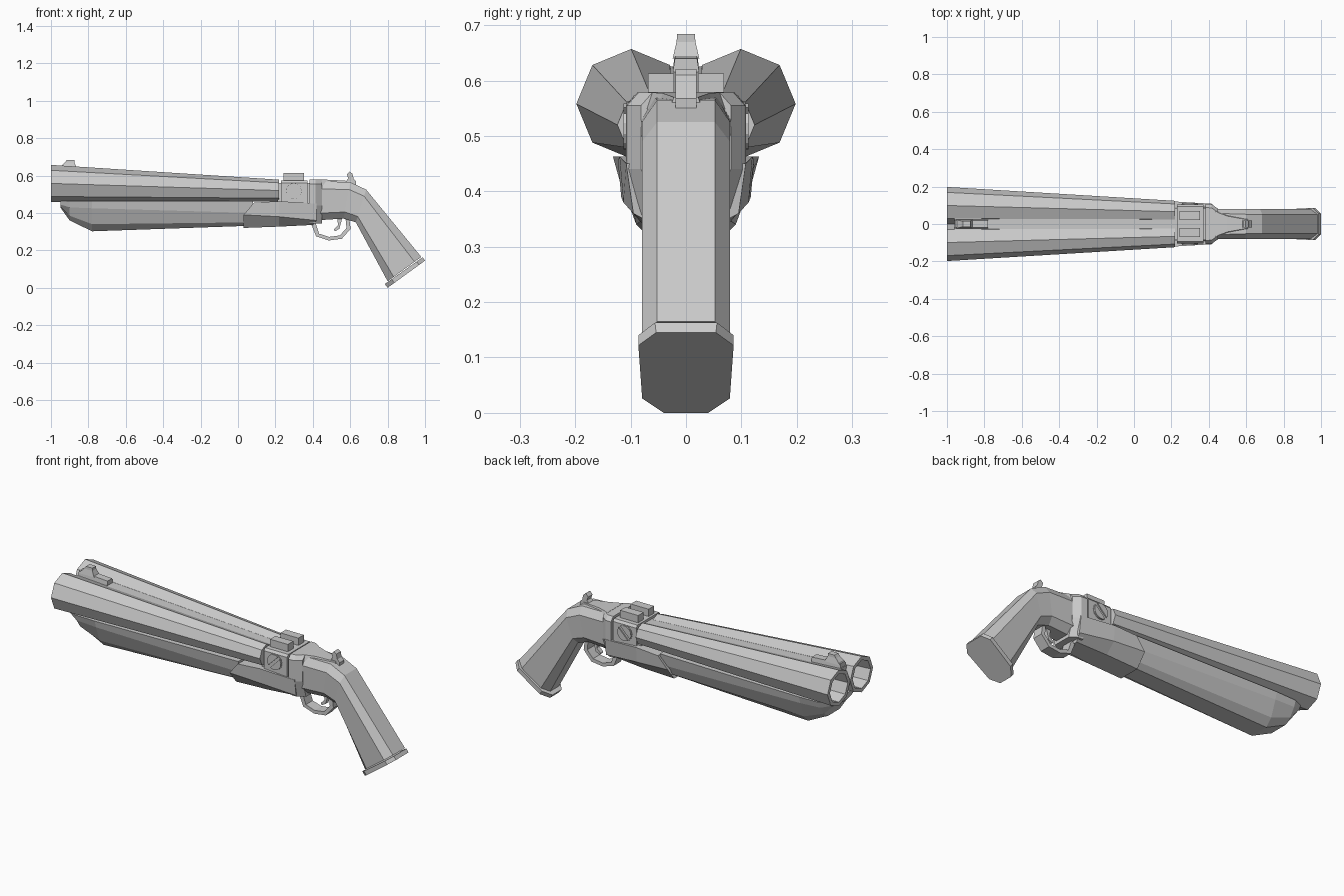
import bpy, bmesh
from math import cos, sin, pi, radians


def loft(name, rings, mirror=False):
    """Skin a list of equal-length point rings and cap both ends."""
    bm = bmesh.new()
    vs = [[bm.verts.new(p) for p in r] for r in rings]
    n = len(rings[0])
    for a, b in zip(vs, vs[1:]):
        for i in range(n):
            j = (i + 1) % n
            bm.faces.new((a[i], a[j], b[j], b[i]))
    bm.faces.new(vs[0])
    bm.faces.new(vs[-1])
    bmesh.ops.recalc_face_normals(bm, faces=bm.faces)
    me = bpy.data.meshes.new(name)
    bm.to_mesh(me)
    bm.free()
    ob = bpy.data.objects.new(name, me)
    bpy.context.collection.objects.link(ob)
    if mirror:
        m = ob.modifiers.new("mirror", 'MIRROR')
        m.use_axis = (False, True, False)
        m.use_mirror_merge = False
    return ob


def prism(name, pts, y0, y1, mirror=False):
    """Extrude a side (x, z) profile across y."""
    return loft(name, [[(x, y, z) for x, z in pts] for y in (y0, y1)], mirror)


def sym(half):
    """Complete a half ring of (x, y, z) points across y = 0."""
    return half + [(x, -y, z) for x, y, z in reversed(half)]


def box(x0, x1, z0, z1):
    return [(x0, z0), (x1, z0), (x1, z1), (x0, z1)]


# Twin tapered octagonal barrels with hollow bores
def octagon(x, y, z, r):
    return [(x, y + r * cos(i * pi / 4), z + r * sin(i * pi / 4)) for i in range(8)]


loft("barrel", [octagon(0.22, 0.066, 0.52, 0.058), octagon(-1, 0.099, 0.558, 0.099),
                octagon(-1, 0.099, 0.558, 0.078), octagon(-0.6, 0.09, 0.546, 0.066)], True)

# Rib filling the valley between the barrels
loft("barrel_rib", [sym([(x, w, zt), (x, w * 0.6, zb)])
                    for x, w, zt, zb in ((-0.96, 0.031, 0.625, 0.56), (0.23, 0.027, 0.56, 0.50))])

# Front sight: low base with a raised post
loft("sight_base", [sym([(x, 0.02, zt), (x, 0.026, 0.60)])
                    for x, zt in ((-0.955, 0.65), (-0.78, 0.64))])
loft("sight_post", [[(x0, -w, z), (x1, -w, z), (x1, w, z), (x0, w, z)]
                    for x0, x1, w, z in ((-0.955, -0.86, 0.024, 0.64),
                                         (-0.925, -0.875, 0.017, 0.67),
                                         (-0.915, -0.875, 0.016, 0.684))])

# Fore-end with a chamfered nose
fore = []
for x, w, zs, zl, zb in ((-0.95, 0.105, 0.445, 0.435, 0.43), (-0.90, 0.128, 0.43, 0.385, 0.36),
                         (-0.78, 0.132, 0.425, 0.34, 0.302), (0.08, 0.112, 0.40, 0.35, 0.332)):
    fore.append(sym([(x, w, 0.463), (x, w * 0.92, zs), (x, w * 0.68, zl), (x, w * 0.4, zb)]))
loft("fore_end", fore)

# Lower receiver, wrapping the rear of the fore-end
loft("lower_receiver", [
    sym([(0.085, 0.123, 0.455), (0.03, 0.117, 0.39), (0.03, 0.06, 0.32)]),
    sym([(0.22, 0.120, 0.463), (0.22, 0.113, 0.38), (0.22, 0.06, 0.327)]),
    sym([(0.42, 0.108, 0.45), (0.42, 0.095, 0.36), (0.40, 0.05, 0.336)])])

# Breech block, inner core and standing breech
loft("breech_core", [sym([(x, 0.085, 0.56), (x, 0.09, 0.45)]) for x in (0.21, 0.40)])
loft("breech_block", [sym([(x, 0.094, 0.573), (x, 0.104, 0.56), (x, 0.104, 0.45)])
                      for x in (0.23, 0.372)])
loft("standing_breech", [sym([(x, w - 0.02, 0.578), (x, w, 0.555), (x, w, 0.44), (x, w - 0.03, 0.345)])
                         for x, w in ((0.382, 0.108), (0.415, 0.106), (0.45, 0.081))])
prism("top_lug", box(0.243, 0.352, 0.56, 0.613), 0.022, 0.069, True)


# Slotted side screws
def arc(r, a0, a1, n, turn=0):
    return [(0.298 + r * cos(a0 + (a1 - a0) * i / n + turn),
             0.517 + r * sin(a0 + (a1 - a0) * i / n + turn)) for i in range(n + 1)]


prism("screw_base", arc(0.044, 0, 2 * pi * 11 / 12, 11), 0.10, 0.107, True)
for k in range(2):
    prism("screw_half_%d" % (k + 1), arc(0.042, 0.18, pi - 0.18, 6, radians(45) + k * pi),
          0.10, 0.113, True)


# Curved pistol grip and butt cap, lofted between top and bottom points
def grip_ring(xt, zt, xb, zb, w, a, b, t0=0.2, t1=0.82):
    at = lambda t, y: (xt + (xb - xt) * t, y, zt + (zb - zt) * t)
    return sym([at(0, a), at(t0, w), at(t1, w * 0.92), at(1, b)])


loft("grip", [grip_ring(0.41, 0.57, 0.41, 0.36, 0.082, 0.058, 0.04),
              grip_ring(0.60, 0.565, 0.565, 0.37, 0.079, 0.052, 0.04),
              grip_ring(0.685, 0.525, 0.63, 0.35, 0.079, 0.052, 0.04),
              grip_ring(0.98, 0.165, 0.80, 0.035, 0.079, 0.052, 0.038)])
loft("butt_cap", [grip_ring(0.987, 0.163, 0.785, 0.02, 0.086, 0.056, 0.04, 0.16),
                  grip_ring(1.0, 0.145, 0.80, 0.0, 0.086, 0.054, 0.04, 0.16)])

# Tang tapering toward the hammer
loft("tang", [sym([(x, w, z), (x, w + 0.01, z - 0.03)])
              for x, w, z in ((0.43, 0.068, 0.579), (0.50, 0.042, 0.577), (0.61, 0.022, 0.570))])
prism("hammer", [(0.565, 0.555), (0.59, 0.585), (0.582, 0.605), (0.597, 0.621),
                 (0.612, 0.61), (0.618, 0.583), (0.632, 0.568), (0.63, 0.545)], -0.019, 0.019)

# Trigger guard loop and trigger
outer = [(0.39, 0.345), (0.418, 0.275), (0.485, 0.253), (0.555, 0.262), (0.602, 0.315), (0.595, 0.37)]
inner = [(0.575, 0.37), (0.58, 0.32), (0.545, 0.28), (0.487, 0.272), (0.434, 0.289), (0.415, 0.345)]
prism("trigger_guard", outer + inner, -0.03, 0.03)
prism("trigger", [(0.53, 0.375), (0.535, 0.335), (0.512, 0.312), (0.518, 0.302),
                  (0.542, 0.315), (0.558, 0.375)], -0.012, 0.012)
